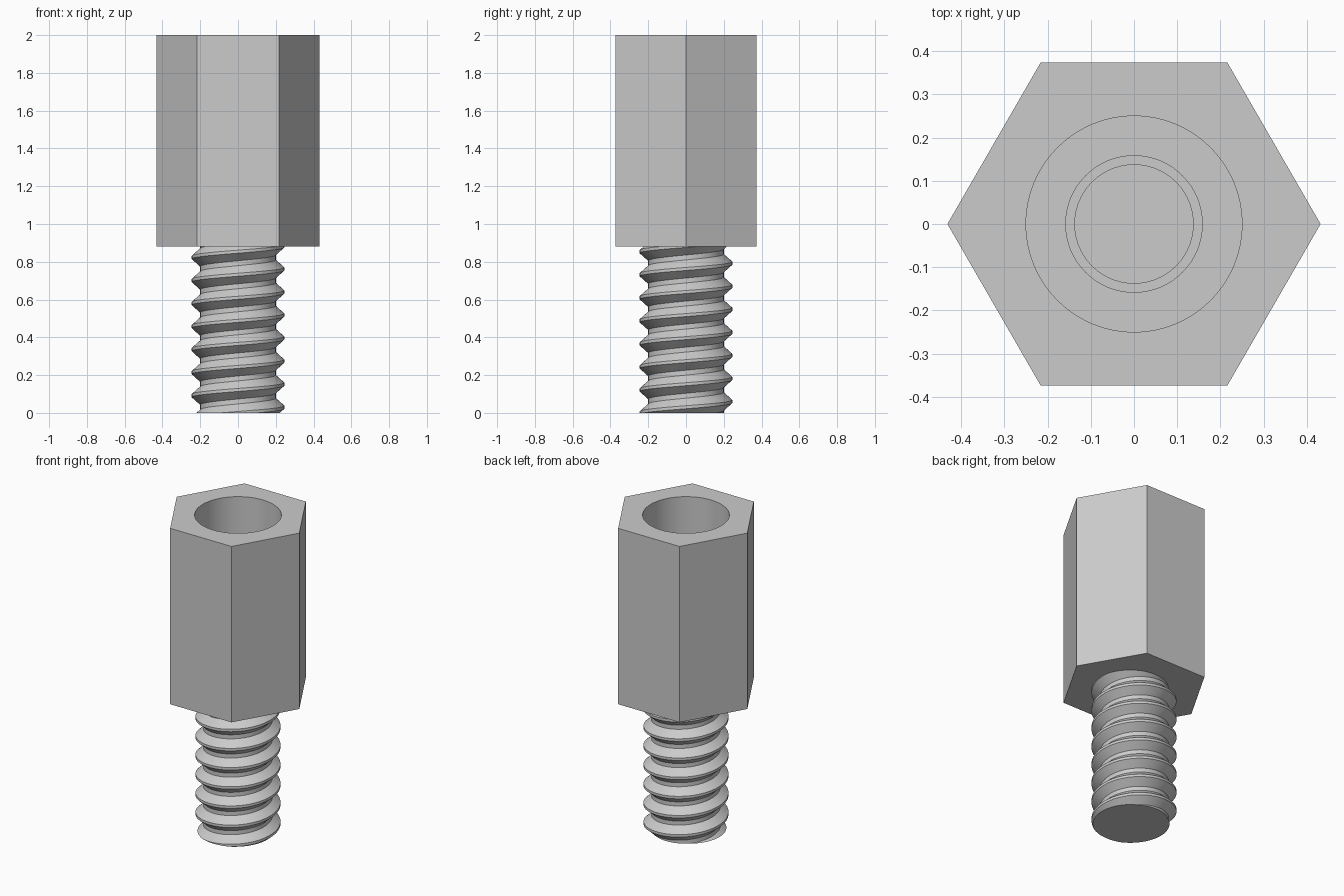
import bpy, bmesh, math

cube = bpy.data.objects.get("Cube")
if cube:
    bpy.data.objects.remove(cube, do_unlink=True)

steel = bpy.data.materials.new("steel_grey")
steel.use_nodes = True
GREY = (0.6, 0.6, 0.6, 1)
steel.diffuse_color = GREY
steel.node_tree.nodes["Principled BSDF"].inputs["Base Color"].default_value = GREY

HEX_BOTTOM, TOP = 0.88, 2.0
SEGMENTS = 96


def finish(name, bm, angle):
    bmesh.ops.recalc_face_normals(bm, faces=bm.faces)
    mesh = bpy.data.meshes.new(name)
    bm.to_mesh(mesh)
    bm.free()
    mesh.materials.append(steel)
    obj = bpy.data.objects.new(name, mesh)
    bpy.context.collection.objects.link(obj)
    bpy.ops.object.select_all(action='DESELECT')
    obj.select_set(True)
    bpy.context.view_layer.objects.active = obj
    bpy.ops.object.shade_smooth_by_angle(angle=math.radians(angle))
    return obj


def ring(bm, radius, z, count):
    return [bm.verts.new((radius * math.cos(a), radius * math.sin(a), z))
            for a in (math.tau * i / count for i in range(count))]


def bridge(bm, a, b):
    for i in range(len(a)):
        j = (i + 1) % len(a)
        bm.faces.new((a[i], a[j], b[j], b[i]))


# Hexagonal body with a stepped blind bore
bm = bmesh.new()
low, high = ring(bm, 0.432, HEX_BOTTOM, 6), ring(bm, 0.432, TOP, 6)
bridge(bm, low, high)
bm.faces.new(low)
bore = [ring(bm, r, z, SEGMENTS) for r, z in
        ((0.25, TOP), (0.25, 1.2), (0.158, 1.2), (0.158, 1.1), (0.137, 1.1), (0.137, 1.0))]
for a, b in zip(bore, bore[1:]):
    bridge(bm, a, b)
bm.faces.new(bore[-1])
# Top face: one panel per hexagon side, running in to the bore
step = SEGMENTS // 6
for k in range(6):
    rim = [bore[0][(k * step + i) % SEGMENTS] for i in range(step + 1)]
    bm.faces.new([high[k], high[(k + 1) % 6]] + rim[::-1])
finish("hex_body", bm, 30)

# Threaded stud: a right-handed ridge swept up a helix, trimmed flat at both ends
PITCH, ROOT, CREST = 0.122, 0.2, 0.245
PHASE = 0.03          # height of the crest on the +x side
profile = ((-0.048, ROOT), (-0.008, CREST), (0.008, CREST), (0.048, ROOT))
bm = bmesh.new()
turns = 11
rows = []
for i in range(turns * SEGMENTS + 1):
    a = math.tau * i / SEGMENTS
    z = PHASE + PITCH * (i / SEGMENTS - 2)
    rows.append([bm.verts.new((r * math.cos(a), r * math.sin(a), z + dz)) for dz, r in profile])
for i in range(len(rows) - 1):
    a, b = rows[i], rows[i + 1]
    for k in range(3):
        bm.faces.new((a[k], b[k], b[k + 1], a[k + 1]))
    if i + 1 + SEGMENTS < len(rows):
        c, d = rows[i + SEGMENTS], rows[i + 1 + SEGMENTS]
        bm.faces.new((a[3], b[3], d[0], c[0]))
for z, up in ((0, -1), (HEX_BOTTOM, 1)):
    cut = bmesh.ops.bisect_plane(bm, geom=bm.verts[:] + bm.edges[:] + bm.faces[:], dist=1e-6,
                                 plane_co=(0, 0, z), plane_no=(0, 0, up), clear_outer=True)
    rim = [e for e in cut["geom_cut"] if isinstance(e, bmesh.types.BMEdge) and e.is_valid]
    bmesh.ops.contextual_create(bm, geom=rim)
finish("threaded_stud", bm, 25)
